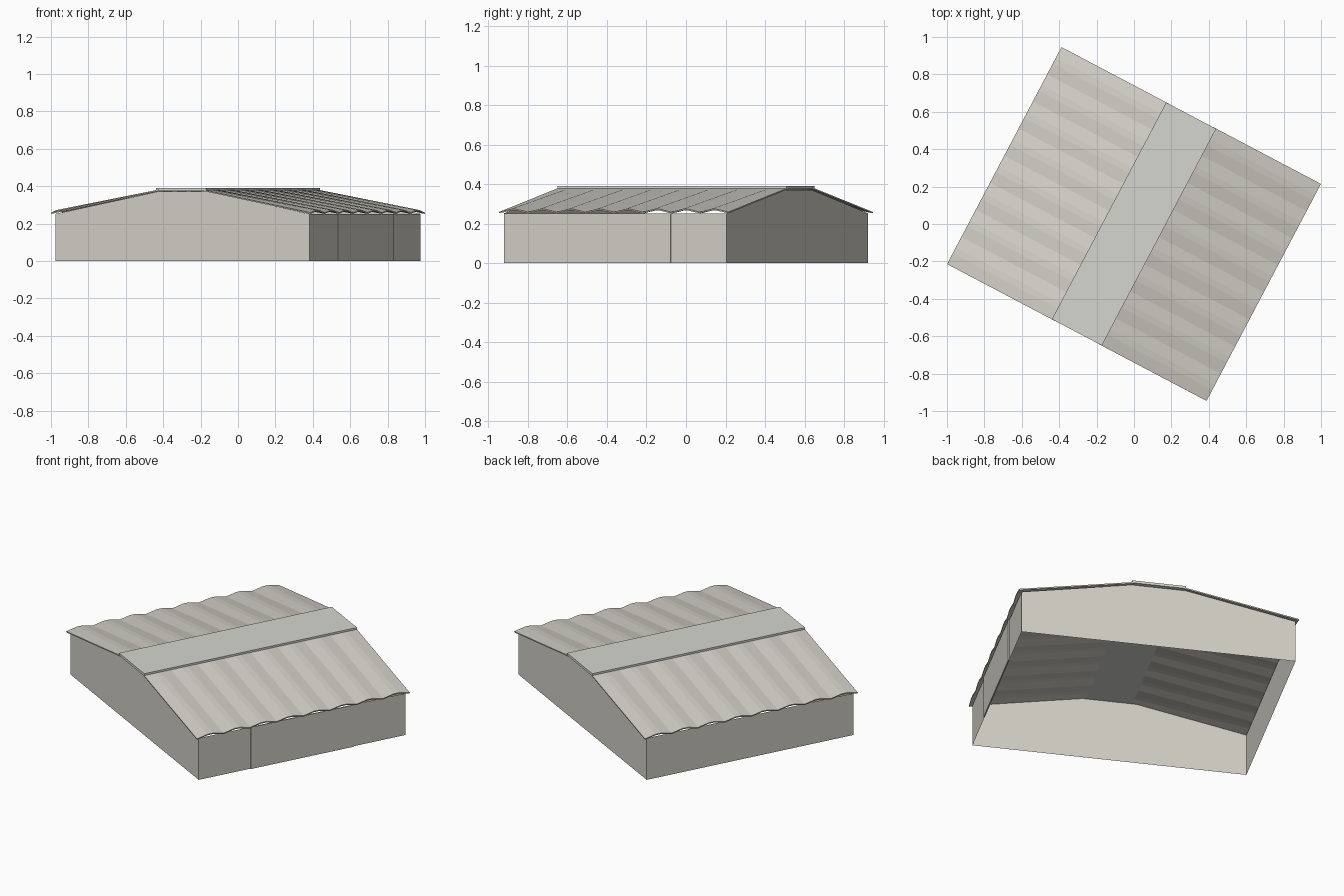
import bpy, bmesh, math

cube = bpy.data.objects.get("Cube")
if cube:
    bpy.data.objects.remove(cube)

TURN = math.radians(-27.8)
RU, RV = 0.783, 0.655      # roof half sizes
WU, WV = 0.768, 0.637      # wall half sizes
CAP = 0.151                # half width of the ridge cap
EAVE, RIDGE = 0.252, 0.371
WAVES, WAVE_H, SHEET = 8, 0.014, 0.007


def material(name, rgb):
    m = bpy.data.materials.new(name)
    m.use_nodes = True
    col = (*rgb, 1)
    m.diffuse_color = col
    m.node_tree.nodes["Principled BSDF"].inputs["Base Color"].default_value = col
    return m


warm = material("warm grey panel", (0.65, 0.63, 0.57))
cool = material("pale grey cap", (0.67, 0.67, 0.63))


def part(name, verts, faces, mat, thickness=0):
    bm = bmesh.new()
    vs = [bm.verts.new(v) for v in verts]
    for f in faces:
        bm.faces.new([vs[i] for i in f])
    bm.normal_update()
    mesh = bpy.data.meshes.new(name)
    bm.to_mesh(mesh)
    bm.free()
    mesh.materials.append(mat)
    ob = bpy.data.objects.new(name, mesh)
    ob.rotation_euler.z = TURN
    bpy.context.collection.objects.link(ob)
    if thickness:
        mod = ob.modifiers.new("thickness", 'SOLIDIFY')
        mod.thickness = thickness
        mod.offset = 1
    return ob


def box(name, u, v, z, mat):
    verts = [(a, b, c) for c in z for a, b in
             ((u[0], v[0]), (u[1], v[0]), (u[1], v[1]), (u[0], v[1]))]
    faces = [(3, 2, 1, 0), (4, 5, 6, 7)]
    faces += [(i, (i + 1) % 4, (i + 1) % 4 + 4, i + 4) for i in range(4)]
    return part(name, verts, faces, mat)


# Gable walls
for side, name in ((-1, "front_gable_wall"), (1, "back_gable_wall")):
    outline = [(-WU, 0), (WU, 0), (WU, EAVE), (CAP, RIDGE), (-CAP, RIDGE), (-WU, EAVE)]
    order = range(6) if side < 0 else reversed(range(6))
    part(name, [(u, side * WV, z) for u, z in outline], [list(order)], warm)

# Low side walls
for side, name in ((-1, "right_side_wall"), (1, "left_side_wall")):
    corners = [(-WV, 0), (WV, 0), (WV, EAVE), (-WV, EAVE)]
    order = range(4) if side > 0 else reversed(range(4))
    part(name, [(side * WU, v, z) for v, z in corners], [list(order)], warm)

# Wide door panel standing just proud of the side wall
box("door_panel", (WU - 0.001, WU + 0.006), (-WV / 2, WV / 2), (0, EAVE), warm)

# Corrugated roof sheets, wavy at the eave and flattening to the ridge
step = 2 * RV / WAVES
profile = []
for i in range(WAVES):
    for t, h in ((0, 0), (0.4, 1), (0.6, 1)):
        profile.append((-RV + (i + t) * step, h * WAVE_H))
profile.append((RV, 0))
for side, name in ((-1, "right_roof_sheet"), (1, "left_roof_sheet")):
    verts = []
    for v, h in profile:
        verts += [(side * RU, v, EAVE + h), (side * (CAP - 0.02), v, RIDGE + 0.004)]
    faces = []
    for i in range(len(profile) - 1):
        f = [2 * i, 2 * i + 2, 2 * i + 3, 2 * i + 1]
        faces.append(f if side > 0 else f[::-1])
    part(name, verts, faces, warm, SHEET)

# Flat ridge cap
box("ridge_cap", (-CAP, CAP), (-RV, RV), (RIDGE + 0.004, 0.39), cool)
